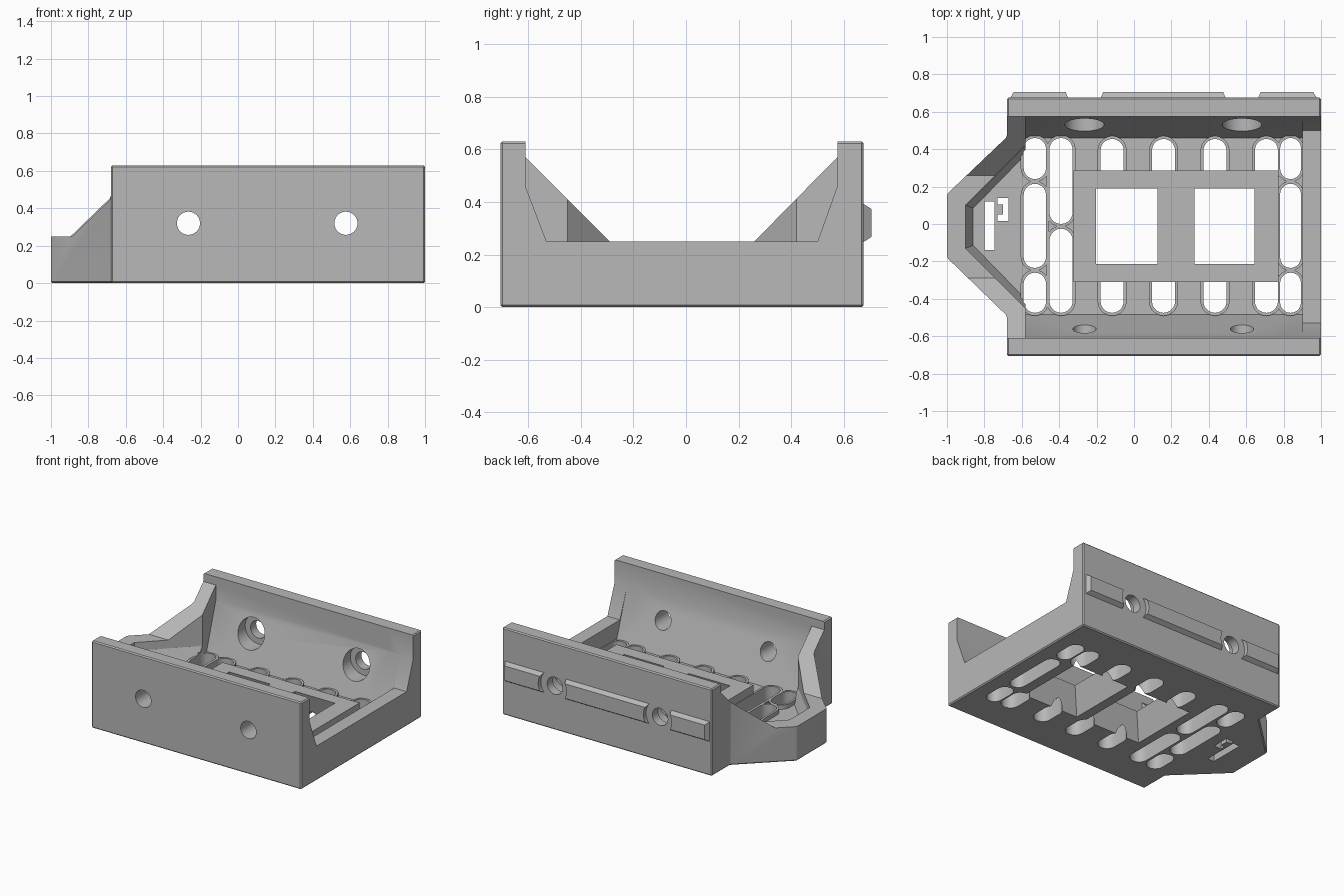
import bpy, bmesh, math
from mathutils import Vector

if "Cube" in bpy.data.objects:
    bpy.data.objects.remove(bpy.data.objects["Cube"], do_unlink=True)

grey = bpy.data.materials.new("plain grey")
grey.use_nodes = True
colour = (0.48, 0.48, 0.48, 1)
grey.diffuse_color = colour
grey.node_tree.nodes["Principled BSDF"].inputs["Base Color"].default_value = colour


def loft(name, ring_a, ring_b, bevel=0):
    """Closed solid between two rings of equal length."""
    bm = bmesh.new()
    a = [bm.verts.new(p) for p in ring_a]
    b = [bm.verts.new(p) for p in ring_b]
    bm.faces.new(a)
    bm.faces.new(b)
    for i in range(len(a)):
        j = (i + 1) % len(a)
        bm.faces.new((a[i], a[j], b[j], b[i]))
    bmesh.ops.recalc_face_normals(bm, faces=bm.faces)
    if bevel:
        bmesh.ops.bevel(bm, geom=bm.edges[:], offset=bevel, segments=1, affect='EDGES')
    mesh = bpy.data.meshes.new(name)
    bm.to_mesh(mesh)
    bm.free()
    mesh.materials.append(grey)
    ob = bpy.data.objects.new(name, mesh)
    bpy.context.collection.objects.link(ob)
    return ob


def upright(name, outline, z0, z1, bevel=0):
    return loft(name, [(x, y, z0) for x, y in outline], [(x, y, z1) for x, y in outline], bevel)


def lengthwise(name, profile, x0, x1):
    return loft(name, [(x0, y, z) for y, z in profile], [(x1, y, z) for y, z in profile])


def rect(x0, x1, y0, y1):
    return [(x0, y0), (x1, y0), (x1, y1), (x0, y1)]


def stadium(x, y0, y1, r):
    """Slot outline running along y with round ends."""
    arc = [math.pi * i / 10 for i in range(11)]
    return ([(x + r * math.cos(t), y1 - r + r * math.sin(t)) for t in arc] +
            [(x - r * math.cos(t), y0 + r - r * math.sin(t)) for t in arc])


def cross_bore(x, r, y0, y1):
    """Cylinder running along y."""
    ring = [(x + r * math.cos(t), 0.32 + r * math.sin(t))
            for t in (2 * math.pi * i / 40 for i in range(40))]
    return loft("bore", [(u, y0, z) for u, z in ring], [(u, y1, z) for u, z in ring])


def combine(target, tool, operation='DIFFERENCE'):
    mod = target.modifiers.new("combine", 'BOOLEAN')
    mod.operation, mod.solver, mod.object = operation, 'EXACT', tool
    bpy.context.view_layer.objects.active = target
    bpy.ops.object.modifier_apply(modifier=mod.name)
    bpy.data.objects.remove(tool, do_unlink=True)


FLOOR, RIM, PLATE = 0.10, 0.13, 0.19

# Outer block with the tapered nose
outline = [(1, -0.705), (1, 0.675), (-0.68, 0.675), (-0.68, 0.465),
           (-1, 0.16), (-1, -0.18), (-0.68, -0.49), (-0.68, -0.705)]
tray = upright("tray_body", outline, 0, 0.63, 0.008)

# Hollow interior with sloped wall feet, then the low end and nose openings
upper = [(0.575, 1), (-0.61, 1)]
combine(tray, lengthwise("interior", [(-0.485, FLOOR), (0.46, FLOOR), (0.575, 0.46)]
                         + upper + [(-0.61, 0.46)], -0.58, 0.9))
combine(tray, lengthwise("end_opening", [(-0.53, 0.25), (0.5, 0.25), (0.575, 0.46)]
                         + upper + [(-0.61, 0.46)], 0.8, 1.2))
combine(tray, lengthwise("nose_opening", [(-0.29, 0.25), (0.26, 0.25), (0.575, 0.57)]
                         + upper + [(-0.61, 0.57)], -1.2, -0.5))


def pocket(x):
    s = x + 0.9
    return [(x, -0.13 + s * 0.4), (x, 0.10 - s * 0.4), (-0.54, 0.46 - s * 1.2), (-0.54, -0.49 + s * 1.2)]


# Nose pocket with a chamfered foot
low, high = pocket(-0.86), pocket(-0.9)
combine(tray, upright("nose_pocket", high, 0.19, 1))
combine(tray, loft("nose_foot", [(x, y, FLOOR) for x, y in low], [(x, y, 0.1905) for x, y in high]))

# Vent slots: x centre, y start, y end, radius
slots = []
for x, r in ((-0.53, 0.06), (0.837, 0.056)):
    slots += [(x, 0.24, 0.46, r), (x, -0.235, 0.215, r), (x, -0.475, -0.26, r)]
slots += [(-0.39, 0, 0.46, 0.062), (-0.39, -0.475, -0.025, 0.062)]
for i in range(4):
    x = -0.117 + 0.275 * i
    slots += [(x, 0.23, 0.455, 0.062), (x, -0.475, -0.25, 0.062)]

# Raised slot rims and the central plate
for x, y0, y1, r in slots:
    m = 0.016
    combine(tray, upright("slot_rim", stadium(x, y0 - m, y1 + m, r + m), 0.05, RIM), 'UNION')
combine(tray, upright("centre_plate", rect(-0.323, 0.773, -0.31, 0.287), 0.05, PLATE), 'UNION')
for x, y0, y1, r in slots:
    combine(tray, upright("slot_cut", stadium(x, y0, y1, r), -0.1, 0.15))

# Two tapered windows, wider underneath
for x0, x1 in ((-0.2, 0.123), (0.327, 0.64)):
    combine(tray, loft("window_cut",
                       [(x, y, -0.01) for x, y in rect(x0 - 0.07, x1 + 0.07, -0.275, 0.25)],
                       [(x, y, PLATE + 0.01) for x, y in rect(x0, x1, -0.21, 0.187)]))

# Cable openings in the nose floor
openings = [rect(-0.8, -0.747, -0.14, 0.12), rect(-0.7, -0.672, 0.015, 0.14),
            rect(-0.73, -0.69, 0.015, 0.05), rect(-0.73, -0.69, 0.105, 0.14)]
for hole in openings:
    combine(tray, upright("nose_cut", hole, -0.1, 0.16))

# Raised rail on the back, broken around the screw holes
x0, x1, z0, z1, c = -0.665, 0.98, 0.245, 0.395, 0.022
rail = loft("back_rail",
            [(x, 0.67, z) for x, z in rect(x0, x1, z0, z1)],
            [(x, 0.705, z) for x, z in rect(x0 + c, x1 - c, z0 + c, z1 - c)])

# Screw holes through both long walls, countersunk on the inside of the back wall
for x in (-0.265, 0.577):
    combine(tray, cross_bore(x, 0.062, -1, 1))
    combine(tray, cross_bore(x, 0.105, 0.3, 0.61))
    combine(rail, cross_bore(x, 0.113, 0.5, 1))

# Smooth round bores while keeping corners crisp
for ob in (tray, rail):
    bpy.ops.object.select_all(action='DESELECT')
    ob.select_set(True)
    bpy.context.view_layer.objects.active = ob
    bpy.ops.object.shade_smooth_by_angle(angle=math.radians(25))
